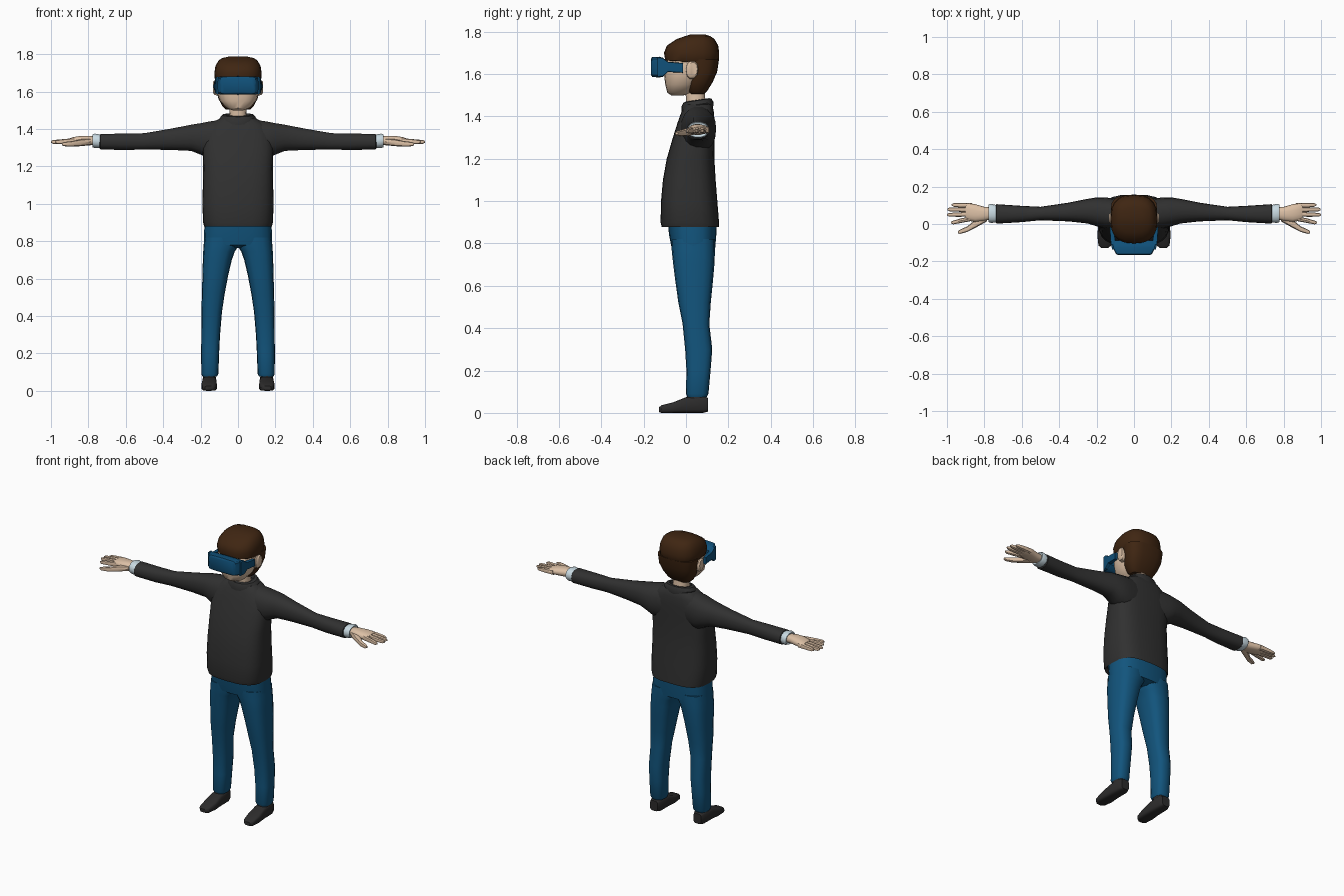
import bpy, bmesh, math


def material(name, rgb):
    m = bpy.data.materials.new(name)
    m.diffuse_color = (*rgb, 1)
    return m


BLACK = material("charcoal_knit", (0.030, 0.030, 0.030))
SHOE = material("dark_leather", (0.026, 0.025, 0.025))
BLUE = material("denim_blue", (0.006, 0.090, 0.205))
VISOR = material("visor_blue", (0.005, 0.080, 0.190))
HAIR = material("brown_hair", (0.050, 0.019, 0.006))
SKIN = material("skin", (0.72, 0.53, 0.38))
CUFF = material("pale_cuff", (0.58, 0.70, 0.76))


def loft(name, mat, axis, rings, n=16, p=2.4, side=1, tilt=0, angle=40):
    """Skin rounded-box rings (t, a0, a1, b0, b1) along an axis; a, b are the other two axes."""
    bm = bmesh.new()
    rows = []
    for t, a0, a1, b0, b1 in rings:
        row = []
        for i in range(n):
            w = 2 * math.pi * i / n
            c, s = math.cos(w), math.sin(w)
            c = math.copysign(abs(c) ** (2 / p), c) if abs(c) > 1e-6 else 0
            s = math.copysign(abs(s) ** (2 / p), s) if abs(s) > 1e-6 else 0
            a = (a0 + a1) / 2 + c * (a1 - a0) / 2
            b = (b0 + b1) / 2 + s * (b1 - b0) / 2
            x, y, z = {'x': (t, a, b), 'y': (a, t, b), 'z': (a, b, t)}[axis]
            row.append(bm.verts.new((x * side, y, z + tilt * y)))
        rows.append(row)
    for lo, hi in zip(rows, rows[1:]):
        for i in range(n):
            j = (i + 1) % n
            bm.faces.new((lo[i], lo[j], hi[j], hi[i]))
    bm.faces.new(rows[0])
    bm.faces.new(rows[-1])
    bmesh.ops.recalc_face_normals(bm, faces=bm.faces)
    me = bpy.data.meshes.new(name)
    bm.to_mesh(me)
    bm.free()
    me.materials.append(mat)
    ob = bpy.data.objects.new(name, me)
    bpy.context.collection.objects.link(ob)
    bpy.ops.object.select_all(action='DESELECT')
    ob.select_set(True)
    bpy.context.view_layer.objects.active = ob
    bpy.ops.object.shade_smooth_by_angle(angle=math.radians(angle))
    return ob


def sym(rings):
    """Expand (t, half_width, b0, b1) into a ring centred on x = 0."""
    return [(t, -h, h, b0, b1) for t, h, b0, b1 in rings]


# Sweater body and collar
loft("sweater_body", BLACK, 'z', sym([
    (0.90, 0.172, -0.10, 0.14), (0.878, 0.180, -0.115, 0.157), (0.90, 0.187, -0.12, 0.156),
    (1.0, 0.190, -0.118, 0.148), (1.1, 0.188, -0.109, 0.140), (1.2, 0.186, -0.091, 0.134),
    (1.3, 0.190, -0.062, 0.135), (1.37, 0.180, -0.04, 0.135), (1.42, 0.150, -0.022, 0.132),
    (1.45, 0.110, -0.008, 0.125), (1.465, 0.075, 0.0, 0.115)]), n=24, p=3)
loft("collar", BLACK, 'z', sym([
    (1.42, 0.095, -0.022, 0.128), (1.448, 0.100, -0.022, 0.130), (1.467, 0.085, -0.012, 0.120),
    (1.470, 0.066, 0.0, 0.108), (1.445, 0.055, 0.008, 0.100)]), n=20, p=2.2, tilt=0.15)

# Hips
loft("trouser_hips", BLUE, 'z', sym([
    (0.765, 0.07, -0.03, 0.10), (0.78, 0.183, -0.068, 0.138), (0.84, 0.182, -0.08, 0.143),
    (0.90, 0.178, -0.086, 0.145)]), n=20, p=2.8)

# Head, neck and hair
loft("neck", SKIN, 'z', sym([(1.42, 0.055, 0.0, 0.10), (1.48, 0.046, 0.0, 0.092),
                             (1.56, 0.048, -0.01, 0.09)]), n=14)
loft("face", SKIN, 'z', sym([
    (1.50, 0.030, -0.07, -0.01), (1.512, 0.062, -0.088, 0.03), (1.55, 0.098, -0.098, 0.06),
    (1.60, 0.114, -0.104, 0.10), (1.66, 0.117, -0.098, 0.12), (1.72, 0.105, -0.07, 0.12)]), n=20)
loft("hair_cap", HAIR, 'z', sym([
    (1.657, 0.118, -0.085, 0.150), (1.665, 0.124, -0.098, 0.156), (1.70, 0.126, -0.104, 0.157),
    (1.735, 0.121, -0.09, 0.152), (1.765, 0.105, -0.045, 0.135), (1.779, 0.085, -0.005, 0.115),
    (1.787, 0.050, 0.02, 0.09)]), n=20, p=2.6)
loft("hair_back", HAIR, 'z', sym([
    (1.505, 0.065, 0.02, 0.085), (1.52, 0.082, 0.008, 0.100), (1.56, 0.104, 0.0, 0.125),
    (1.61, 0.118, 0.01, 0.147), (1.67, 0.124, 0.0, 0.156)]), n=20, p=2.8)

# Headset box at the front
loft("headset_front", VISOR, 'y', sym([
    (-0.165, 0.088, 1.595, 1.672), (-0.160, 0.096, 1.587, 1.680), (-0.125, 0.115, 1.583, 1.682),
    (-0.108, 0.120, 1.590, 1.676), (-0.088, 0.114, 1.610, 1.660)]), p=8, angle=30)

for side, tag in ((1, "left"), (-1, "right")):
    # Headset arm and ear
    loft(tag + "_headset_arm", VISOR, 'y', [
        (-0.135, 0.098, 0.117, 1.585, 1.680), (-0.110, 0.102, 0.123, 1.587, 1.678),
        (-0.085, 0.100, 0.126, 1.610, 1.658), (-0.015, 0.110, 0.130, 1.606, 1.652)],
        n=8, p=8, side=side, angle=30)
    loft(tag + "_ear", SKIN, 'x', [
        (0.10, 0.0, 0.05, 1.575, 1.65), (0.125, 0.0, 0.058, 1.58, 1.662),
        (0.134, 0.012, 0.054, 1.592, 1.655)], n=10, side=side)

    # Sleeve, cuff and palm
    loft(tag + "_sleeve", BLACK, 'x', [
        (0.08, -0.02, 0.132, 1.24, 1.452), (0.15, -0.025, 0.142, 1.235, 1.442),
        (0.20, -0.012, 0.142, 1.262, 1.432), (0.25, 0.003, 0.134, 1.282, 1.424),
        (0.35, 0.014, 0.114, 1.287, 1.404), (0.50, 0.020, 0.092, 1.290, 1.378),
        (0.60, 0.010, 0.097, 1.287, 1.376), (0.735, 0.002, 0.106, 1.290, 1.374),
        (0.742, 0.012, 0.098, 1.298, 1.366)], n=18, p=2.3, side=side)
    loft(tag + "_cuff", CUFF, 'x', [
        (0.73, 0.008, 0.100, 1.296, 1.370), (0.765, 0.006, 0.108, 1.297, 1.376),
        (0.778, 0.010, 0.104, 1.302, 1.372), (0.772, 0.025, 0.090, 1.312, 1.360)],
        n=14, p=2.3, side=side)
    loft(tag + "_palm", SKIN, 'x', [
        (0.76, 0.028, 0.088, 1.314, 1.360), (0.80, 0.016, 0.092, 1.312, 1.364),
        (0.85, 0.010, 0.106, 1.314, 1.362), (0.885, 0.018, 0.112, 1.318, 1.356),
        (0.90, 0.026, 0.110, 1.322, 1.350)], n=14, side=side)

    # Four fingers and a thumb
    for k, (y, spread, tip) in enumerate(((0.030, -0.022, 0.978), (0.053, -0.004, 1.0),
                                          (0.076, 0.002, 0.998), (0.098, 0.004, 0.975))):
        loft(f"{tag}_finger_{k + 1}", SKIN, 'x', [
            (0.865, y - 0.013, y + 0.013, 1.318, 1.352),
            (0.93, y + spread * 0.6 - 0.012, y + spread * 0.6 + 0.012, 1.319, 1.346),
            (tip - 0.012, y + spread - 0.010, y + spread + 0.010, 1.321, 1.341),
            (tip, y + spread - 0.004, y + spread + 0.004, 1.327, 1.336)], n=8, side=side)
    loft(tag + "_thumb", SKIN, 'x', [
        (0.785, 0.015, 0.060, 1.314, 1.350), (0.84, -0.016, 0.030, 1.308, 1.345),
        (0.89, -0.042, -0.012, 1.306, 1.335), (0.930, -0.053, -0.030, 1.308, 1.330),
        (0.942, -0.050, -0.038, 1.314, 1.325)], n=8, side=side)

    # Trouser leg, ankle and shoe
    loft(tag + "_trouser_leg", BLUE, 'z', [
        (0.10, 0.118, 0.182, 0.015, 0.090), (0.076, 0.112, 0.190, 0.006, 0.098),
        (0.09, 0.105, 0.196, 0.0, 0.106), (0.20, 0.101, 0.197, 0.002, 0.116),
        (0.30, 0.096, 0.196, -0.004, 0.124), (0.42, 0.086, 0.195, -0.016, 0.110),
        (0.52, 0.071, 0.193, -0.036, 0.117), (0.62, 0.052, 0.190, -0.050, 0.127),
        (0.70, 0.033, 0.188, -0.060, 0.134), (0.745, 0.017, 0.186, -0.065, 0.136),
        (0.775, -0.004, 0.184, -0.068, 0.138), (0.82, -0.01, 0.180, -0.07, 0.138)],
        n=16, p=2.7, side=side)
    loft(tag + "_ankle", SHOE, 'z', [
        (0.05, 0.118, 0.188, 0.0, 0.100), (0.10, 0.120, 0.186, 0.008, 0.092)], n=12, side=side)
    loft(tag + "_shoe", SHOE, 'y', [
        (-0.128, 0.138, 0.176, 0.004, 0.026), (-0.115, 0.122, 0.190, 0.0, 0.036),
        (-0.06, 0.112, 0.196, 0.0, 0.050), (0.0, 0.115, 0.191, 0.0, 0.074),
        (0.08, 0.115, 0.190, 0.0, 0.080), (0.105, 0.126, 0.180, 0.006, 0.070)],
        n=16, p=4, side=side)
